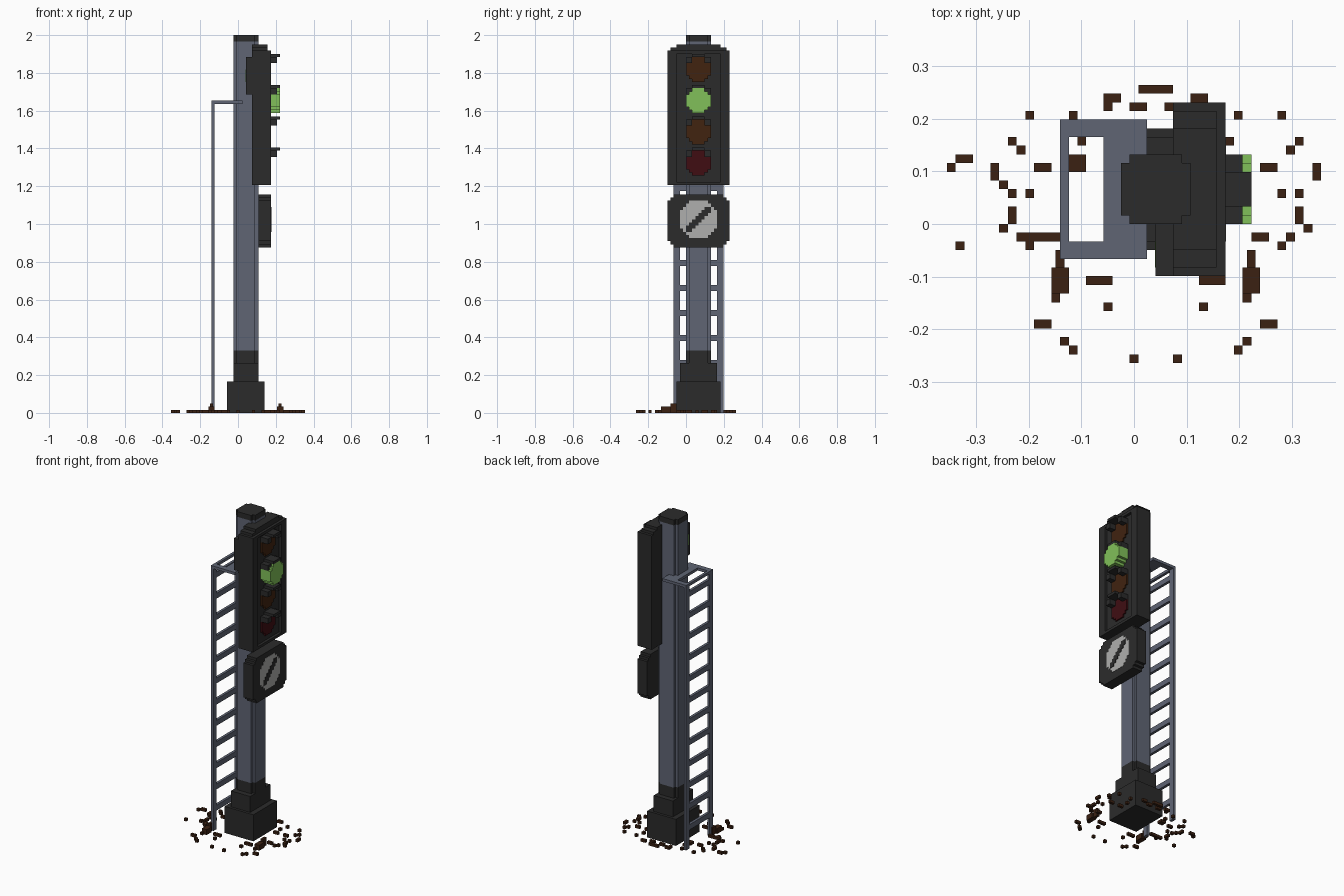
import bpy, bmesh
from mathutils import Vector

cube = bpy.data.objects.get("Cube")
if cube:
    bpy.data.objects.remove(cube, do_unlink=True)

U = 2 / 121                        # size of one block
ORIGIN = Vector((21.5, 16, 0))
CX, CY = 24, 20                    # mast axis, in blocks


def material(name, rgb):
    m = bpy.data.materials.new(name)
    m.use_nodes = True
    m.diffuse_color = (*rgb, 1)
    m.node_tree.nodes["Principled BSDF"].inputs["Base Color"].default_value = (*rgb, 1)
    return m


DARK = material("charcoal", (0.024, 0.024, 0.024))
STEEL = material("blue grey steel", (0.115, 0.13, 0.175))
BROWN = material("brown gravel", (0.043, 0.015, 0.006))
AMBER = material("unlit amber", (0.052, 0.017, 0.005))
RED = material("unlit red", (0.05, 0.004, 0.006))
GREEN = material("lit green", (0.22, 0.53, 0.1))
WHITE = material("pale grey", (0.43, 0.43, 0.42))


def build(name, mat, boxes):
    """One object made of boxes, each given as x, y and z ranges in blocks."""
    bm = bmesh.new()
    for xr, yr, zr in boxes:
        lo, hi = (Vector(c) - ORIGIN for c in zip(xr, yr, zr))
        size, mid = hi - lo, (hi + lo) / 2
        verts = bmesh.ops.create_cube(bm, size=1)["verts"]
        for v in verts:
            v.co = U * (mid + Vector(a * b for a, b in zip(v.co, size)))
    mesh = bpy.data.meshes.new(name)
    bm.to_mesh(mesh)
    bm.free()
    mesh.materials.append(mat)
    ob = bpy.data.objects.new(name, mesh)
    bpy.context.collection.objects.link(ob)
    return ob


def around(c, r):
    return (c - r, c + r)


def column(z0, z1):
    """Square column with notched corners."""
    return [(around(CX, a), around(CY, b), (z0, z1)) for a, b in ((4, 3), (3, 4))]


def disc(x0, x1, z, steps):
    """Stepped round plate facing +x."""
    return [((x0, x1), around(CY, a), around(z, b)) for a, b in steps]


# Mast, cap and stepped foot
build("mast", STEEL, column(20, 119))
build("mast_cap", DARK, column(119, 121))
build("foot", DARK, [
    ((18, 30), around(CY, 7), (0, 10)),
    ((20, 28), around(CY, 6), (10, 16))] + column(16, 20))

# Signal head: stepped body with a raised rim around the lamp panel
build("signal_head", DARK, [
    ((26, 31), around(CY, 10), (73, 116)),
    ((26, 31), around(CY, 9), (116, 117)),
    ((26, 31), around(CY, 7), (117, 118)),
    ((31, 32), (10, 13), (73, 116)),
    ((31, 32), (27, 30), (73, 116)),
    ((31, 32), (13, 27), (73, 74)),
    ((31, 32), (13, 27), (115, 116))])

# Control box behind the head with a small repeater light
build("control_box", DARK, [((24, 26), (10, 16), (102, 114))])
build("repeater_light", GREEN, [((23.9, 24), (11, 14), (106, 110))])

# Lamps and their hoods
ROUND = ((4, 2), (3, 3), (2, 4))
lamps = (("top", 110, AMBER, 31.5), ("green", 100, GREEN, 35),
         ("middle", 90, AMBER, 31.5), ("bottom", 80, RED, 31.5))
for label, z, mat, front in lamps:
    build(label + "_lamp", mat, disc(31, front, z, ROUND))
    build(label + "_hood", DARK, [
        ((31, 35), around(CY, 2), (z + 4, z + 5)),
        ((31, 34), (16, 18), (z + 2, z + 4)),
        ((31, 34), (22, 24), (z + 2, z + 4))])

# Indicator panel with a pale disc and a diagonal bar
build("indicator_panel", DARK, [
    ((28, 32), around(CY, a), around(61.5, b))
    for a, b in ((10, 6.5), (9, 7.5), (8, 8.5))])
build("indicator_disc", WHITE, disc(32, 32.1, 62, ((6, 3), (5, 4), (4, 5), (3, 6))))
build("indicator_bar", DARK, [
    ((32.1, 32.25), around(CY + k, 1), around(62 + k, 1)) for k in range(-3, 4)])

# Ladder and the platform holding it to the mast
RAILS = ((12, 14), (26, 28))
build("ladder_rails", STEEL, [((13, 14), y, (0, 100)) for y in RAILS])
build("ladder_rungs", STEEL, [((13, 14), (14, 26), (z, z + 2)) for z in range(7, 98, 8)])
build("ladder_platform", STEEL,
      [((18, 23), (12, 28), (99, 100)), ((13, 14), (14, 26), (99, 100))]
      + [((14, 18), y, (99, 100)) for y in RAILS])

# Scattered gravel: column, row, length; mirrored about the mast
paired = [(18, 30, 2), (21, 29, 2), (14, 28, 1), (9, 28, 1), (7, 25, 1), (8, 24, 1),
          (15, 25, 1), (10, 22, 2), (14, 22, 2), (7, 16, 1), (7, 17, 1), (6, 15, 1),
          (7, 19, 1), (9, 19, 1), (8, 14, 1), (9, 13, 1), (11, 14, 2), (5, 21, 1),
          (5, 22, 1), (16, 9, 3), (18, 6, 1), (10, 4, 2), (13, 2, 1), (14, 1, 1),
          (21, 0, 1)]
single = [(22, 31, 4), (18, 29, 1), (1, 23, 2), (0, 22, 1), (1, 13, 1), (6, 20, 1),
          (14, 23, 2), (9, 14, 2)]
gravel = [((x, x + w), (y, y + 1), (0, 1)) for x, y, w in paired + single]
gravel += [((48 - x - w, 48 - x), (y, y + 1), (0, 1)) for x, y, w in paired]
for x in (12, 34):                 # small heaps beside the foot
    gravel += [((x, x + 2), (8, 11), (0, 2)),
               ((x, x + 1), (7, 8), (0, 1)),
               ((x + 0.5, x + 1.5), (11, 13), (0, 3))]
build("gravel", BROWN, gravel)
